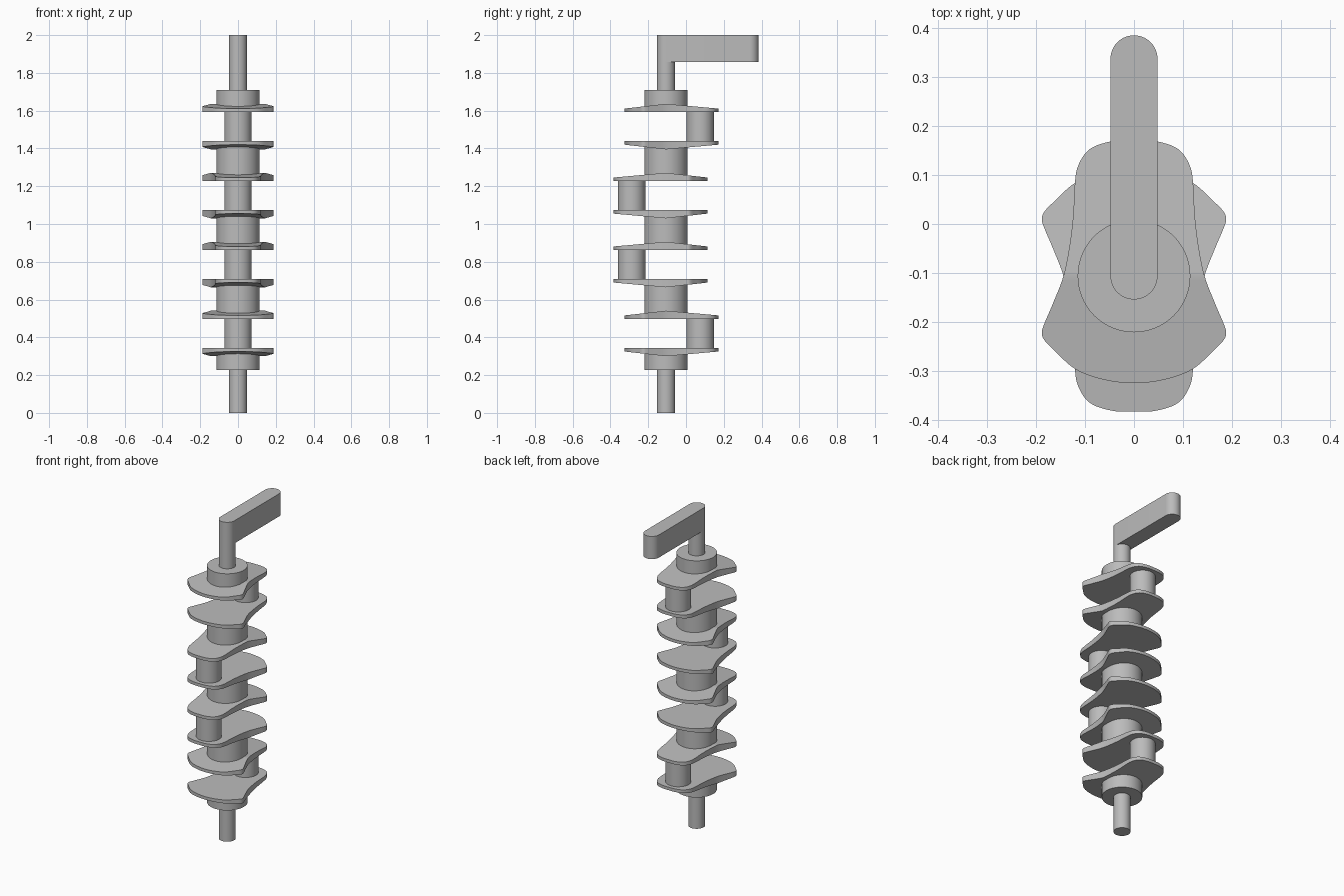
import bpy, bmesh, math
from mathutils import Vector

cube = bpy.data.objects.get("Cube")
if cube:
    bpy.data.objects.remove(cube, do_unlink=True)

steel = bpy.data.materials.new("grey_steel")
steel.use_nodes = True
grey = (0.5, 0.5, 0.5, 1)
steel.diffuse_color = grey
steel.node_tree.nodes["Principled BSDF"].inputs["Base Color"].default_value = grey

AXIS = -0.106      # y of the main shaft axis
THROW = 0.182      # distance from the axis to a crank pin
MIDDLE, PITCH, HALF_PIN, CHEEK = 0.968, 0.365, 0.0765, 0.117


def finish(name, bm):
    bmesh.ops.remove_doubles(bm, verts=bm.verts, dist=1e-5)
    bmesh.ops.recalc_face_normals(bm, faces=bm.faces)
    mesh = bpy.data.meshes.new(name)
    bm.to_mesh(mesh)
    bm.free()
    obj = bpy.data.objects.new(name, mesh)
    bpy.context.collection.objects.link(obj)
    mesh.materials.append(steel)
    bpy.ops.object.select_all(action='DESELECT')
    obj.select_set(True)
    bpy.context.view_layer.objects.active = obj
    bpy.ops.object.shade_smooth_by_angle(angle=math.radians(30))
    return obj


def prism(name, outline, z0, z1):
    bm = bmesh.new()
    low = [bm.verts.new((x, y, z0)) for x, y in outline]
    high = [bm.verts.new((x, y, z1)) for x, y in outline]
    bm.faces.new(low)
    bm.faces.new(high)
    for i in range(len(low)):
        bm.faces.new((low[i - 1], low[i], high[i], high[i - 1]))
    return finish(name, bm)


def arc(cy, r, start, end, n):
    angles = [start + (end - start) * i / n for i in range(n + 1)]
    return [(r * math.cos(a), cy + r * math.sin(a)) for a in angles]


def cylinder(name, y, r, z0, z1):
    return prism(name, arc(y, r, 0, math.tau, 64)[:-1], z0, z1)


def spline(points, steps=6):
    # smooth curve through mirrored half outline
    p = [Vector(q) for q in points]
    p = [Vector((-p[1].x, p[1].y))] + p + [Vector((-p[-2].x, p[-2].y))]
    out = []
    for a, b, c, d in zip(p, p[1:], p[2:], p[3:]):
        for i in range(steps):
            t = i / steps
            out.append(0.5 * (2 * b + (c - a) * t + (2 * a - 5 * b + 4 * c - d) * t * t
                              + (3 * b - a - 3 * c + d) * t ** 3))
    return out + [p[-2]]


# Half outline of a web: rounded pin end, waist, flared counterweight
WEB = spline([(0, .277), (.045, .275), (.09, .259), (.114, .225), (.121, .185),
              (.124, .126), (.131, .065), (.144, 0), (.165, -.055), (.184, -.1),
              (.188, -.117), (.183, -.131), (.165, -.15), (.12, -.19),
              (.065, -.211), (0, -.219)])


def web(name, z, side, up):
    # flat on the pin face, ridged on the journal face
    bm = bmesh.new()
    rows = []
    for x, d in WEB:
        reach = .277 if d > 0 else .219
        top = z + up * (.019 + .025 * (1 - abs(d) / reach))
        y = AXIS + side * d
        rows.append([bm.verts.new(c) for c in
                     ((-x, y, z), (x, y, z), (x, y, top), (-x, y, top))])
    for a, b in zip(rows, rows[1:]):
        for i in range(4):
            bm.faces.new((a[i - 1], a[i], b[i], b[i - 1]))
    return finish(name, bm)


# Throws: a pin held between two webs
pin_sides = (1, -1, -1, 1)
centres = [MIDDLE + PITCH * (i - 1.5) for i in range(4)]
for i, (zc, side) in enumerate(zip(centres, pin_sides), 1):
    low, high = zc - HALF_PIN, zc + HALF_PIN
    cylinder(f"crank_pin_{i}", AXIS + side * THROW, .0725, low, high)
    web(f"lower_web_{i}", low, side, -1)
    web(f"upper_web_{i}", high, side, 1)

# Main journals between throws and at both ends
bottom = centres[0] - HALF_PIN - CHEEK
top = centres[-1] + HALF_PIN + CHEEK
inset = .005
starts = [bottom] + [c + HALF_PIN + inset for c in centres]
ends = [c - HALF_PIN - inset for c in centres] + [top]
for i, (z0, z1) in enumerate(zip(starts, ends), 1):
    cylinder(f"main_journal_{i}", AXIS, .115, z0, z1)

# End shafts and rounded handle arm
cylinder("lower_shaft", AXIS, .048, 0, bottom)
cylinder("upper_shaft", AXIS, .048, top, 1.86)
prism("handle_arm", arc(.337, .048, 0, math.pi, 32)
      + arc(AXIS, .048, math.pi, math.tau, 32), 1.858, 2)
